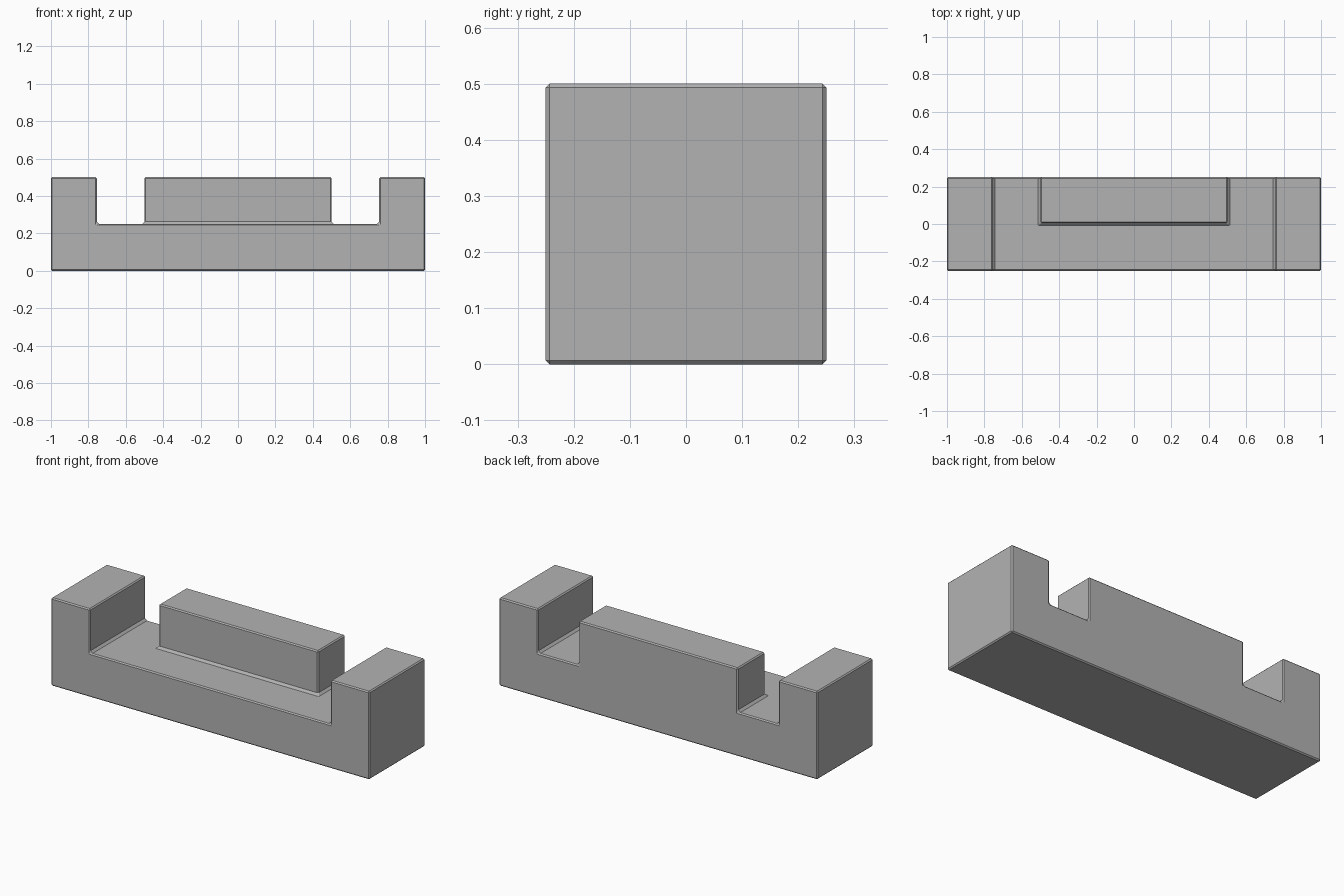
import bpy
import bmesh

if "Cube" in bpy.data.objects:
    bpy.data.objects.remove(bpy.data.objects["Cube"], do_unlink=True)

LENGTH, DEPTH, HEIGHT = 2.0, 0.5, 0.5
FLOOR = 0.25            # height of the sunken ledge
WALL, ISLAND = 0.755, 0.5   # half spans of the channel and the raised block
ISLAND_FRONT = 0.005
INNER_CHAMFER, OUTER_CHAMFER = 0.0125, 0.0065


def prism(name, outline, bottom, top):
    """Extrude a plan outline between two heights."""
    bm = bmesh.new()
    face = bm.faces.new([bm.verts.new((x, y, bottom)) for x, y in outline])
    grown = bmesh.ops.extrude_face_region(bm, geom=[face])["geom"]
    for v in grown:
        if isinstance(v, bmesh.types.BMVert):
            v.co.z = top
    bmesh.ops.recalc_face_normals(bm, faces=bm.faces)
    mesh = bpy.data.meshes.new(name)
    bm.to_mesh(mesh)
    bm.free()
    obj = bpy.data.objects.new(name, mesh)
    bpy.context.collection.objects.link(obj)
    return obj


def apply_modifier(obj, mod):
    bpy.context.view_layer.objects.active = obj
    bpy.ops.object.modifier_apply(modifier=mod.name)


# Solid block
hx, hy = LENGTH / 2, DEPTH / 2
block = prism("notched_block", [(-hx, -hy), (hx, -hy), (hx, hy), (-hx, hy)], 0, HEIGHT)

# U-shaped channel around the raised block, mirrored in x
half = [(WALL, -1), (WALL, 1), (ISLAND, 1), (ISLAND, ISLAND_FRONT)]
channel = prism("channel_cutter", half + [(-x, y) for x, y in reversed(half)], FLOOR, 1)
channel.hide_render = True
cut = block.modifiers.new("Channel", "BOOLEAN")
cut.operation = "DIFFERENCE"
cut.solver = "EXACT"
cut.object = channel
apply_modifier(block, cut)
bpy.data.objects.remove(channel, do_unlink=True)

# Chamfers: inner corners are wider than outer edges
bm = bmesh.new()
bm.from_mesh(block.data)
bmesh.ops.dissolve_limit(bm, angle_limit=0.01, verts=bm.verts, edges=bm.edges)
weight = bm.edges.layers.float.new("bevel_weight_edge")
for edge in bm.edges:
    edge[weight] = OUTER_CHAMFER / INNER_CHAMFER if edge.is_convex else 1.0
bm.to_mesh(block.data)
bm.free()
chamfer = block.modifiers.new("Chamfer", "BEVEL")
chamfer.limit_method = "WEIGHT"
chamfer.width = INNER_CHAMFER
chamfer.segments = 1
apply_modifier(block, chamfer)

# Plain grey finish
grey = bpy.data.materials.new("plain_grey")
grey.use_nodes = True
color = (0.45, 0.45, 0.45, 1)
grey.diffuse_color = color
grey.node_tree.nodes["Principled BSDF"].inputs["Base Color"].default_value = color
block.data.materials.clear()
block.data.materials.append(grey)
for poly in block.data.polygons:
    poly.use_smooth = False
    poly.material_index = 0
